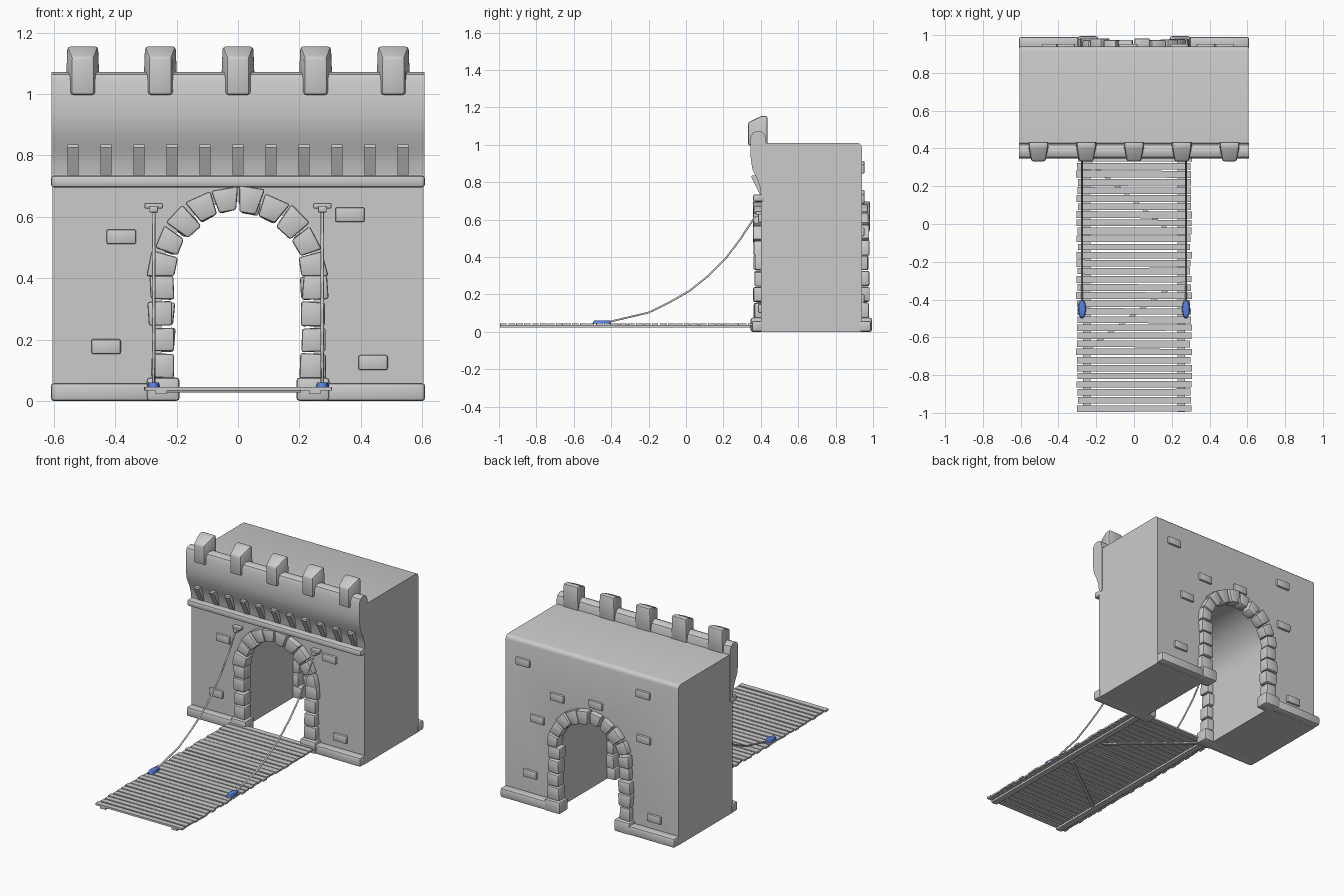
import bpy, bmesh, math, random
from mathutils import Matrix

random.seed(4)
if "Cube" in bpy.data.objects:
    bpy.data.objects.remove(bpy.data.objects["Cube"], do_unlink=True)


def material(name, rgb):
    m = bpy.data.materials.new(name)
    m.use_nodes = True
    m.diffuse_color = (*rgb, 1)
    m.node_tree.nodes["Principled BSDF"].inputs["Base Color"].default_value = (*rgb, 1)
    return m


GREY = material("stone_grey", (0.6, 0.6, 0.6))
BLUE = material("anchor_blue", (0.1, 0.22, 0.75))


def jit(a):
    return random.uniform(-a, a)


def finish(name, bm, bevel=0, mat=GREY, segments=2):
    """Round the edges, then turn the bmesh into a shaded object."""
    bmesh.ops.recalc_face_normals(bm, faces=bm.faces[:])
    if bevel:
        bmesh.ops.bevel(bm, geom=bm.edges[:], offset=bevel, segments=segments,
                        profile=0.5, affect='EDGES', clamp_overlap=True)
    mesh = bpy.data.meshes.new(name)
    bm.to_mesh(mesh)
    bm.free()
    mesh.materials.append(mat)
    ob = bpy.data.objects.new(name, mesh)
    bpy.context.collection.objects.link(ob)
    bpy.ops.object.select_all(action='DESELECT')
    ob.select_set(True)
    bpy.context.view_layer.objects.active = ob
    bpy.ops.object.shade_smooth_by_angle(angle=math.radians(35))
    return ob


def loft(bm, loop_a, loop_b):
    """Solid between two matching loops of 3D points."""
    a = [bm.verts.new(p) for p in loop_a]
    b = [bm.verts.new(p) for p in loop_b]
    bm.faces.new(a)
    bm.faces.new(b[::-1])
    for i in range(len(a)):
        j = (i + 1) % len(a)
        bm.faces.new((a[i], b[i], b[j], a[j]))


def slab(bm, xz, y0, y1):
    loft(bm, [(x, y0, z) for x, z in xz], [(x, y1, z) for x, z in xz])


def side_prism(bm, yz, x0, x1):
    loft(bm, [(x0, y, z) for y, z in yz], [(x1, y, z) for y, z in yz])


def box(bm, x0, x1, y0, y1, z0, z1):
    slab(bm, [(x0, z0), (x1, z0), (x1, z1), (x0, z1)], y0, y1)


# Gatehouse body with an arched passage
R, SPRING, HALF = 0.25, 0.40, 0.605
arch = [(R * math.cos(math.pi * i / 24), SPRING + R * math.sin(math.pi * i / 24))
        for i in range(25)]
bm = bmesh.new()
slab(bm, [(-HALF, 0), (-HALF, 1.01), (HALF, 1.01), (HALF, 0), (R, 0)] + arch + [(-R, 0)],
     0.40, 0.94)
top_back = [e for e in bm.edges if all(v.co.z > 1 and v.co.y > 0.93 for v in e.verts)]
bmesh.ops.bevel(bm, geom=top_back, offset=0.025, segments=3, profile=0.5, affect='EDGES')
finish("gatehouse_body", bm)

# Flared parapet, moulding and corbels
bm = bmesh.new()
side_prism(bm, [(0.43, 0.72), (0.402, 0.72), (0.397, 0.77), (0.38, 0.82), (0.355, 0.87),
                (0.346, 0.93), (0.346, 1.04), (0.356, 1.063), (0.375, 1.072),
                (0.40, 1.072), (0.418, 1.06), (0.425, 1.04), (0.43, 1.0)], -0.608, 0.608)
finish("parapet", bm)

bm = bmesh.new()
box(bm, -0.61, 0.61, 0.357, 0.42, 0.695, 0.735)
finish("moulding", bm, 0.012)

bm = bmesh.new()
for i in range(-5, 6):
    x = i * 0.1075
    side_prism(bm, [(0.42, 0.73), (0.398, 0.73), (0.35, 0.825), (0.352, 0.835), (0.42, 0.835)],
               x - 0.018, x + 0.018)
finish("corbels", bm)

# Merlons, narrower and lower at the front
bm = bmesh.new()
for i in range(-2, 3):
    x = i * 0.253
    front = [(-0.037, 0.997), (0.037, 0.997), (0.037, 1.12), (-0.037, 1.12)]
    middle = [(-0.056, 0.997), (0.056, 0.997), (0.05, 1.155), (-0.05, 1.155)]
    rings = [[bm.verts.new((x + px, y, z)) for px, z in pts]
             for pts, y in ((front, 0.332), (middle, 0.405), (middle, 0.435))]
    bm.faces.new(rings[0])
    bm.faces.new(rings[2][::-1])
    for a, b in zip(rings, rings[1:]):
        for k in range(4):
            j = (k + 1) % 4
            bm.faces.new((a[k], b[k], b[j], a[j]))
finish("merlons", bm, 0.01)


def arch_stones(name, y0, y1):
    """Irregular jamb stones and voussoirs around one mouth of the passage."""
    bm = bmesh.new()

    def stone(corners):
        out = jit(0.005)
        slab(bm, [(x + jit(0.005), z + jit(0.003)) for x, z in corners], y0 + out, y1 + out)

    for s in (-1, 1):
        for i in range(4):
            z = 0.075 + i * 0.085
            xi, xo = s * (0.208 + jit(0.005)), s * (0.288 + jit(0.006))
            stone([(xi, z), (xo, z), (xo, z + 0.078), (xi, z + 0.078)])
    for i in range(10):
        a, b = (math.radians(18 * i + d) for d in (0.8, 17.2))
        ri, ro = 0.213 + jit(0.007), 0.293 + jit(0.004)
        stone([(r * math.cos(t), SPRING + 0.004 + r * math.sin(t))
               for r, t in ((ri, a), (ro, a), (ro, b), (ri, b))])
    finish(name, bm, 0.008)


arch_stones("front_arch_stones", 0.363, 0.435)
arch_stones("back_arch_stones", 0.91, 0.978)

# Plinths and door stones
for side, y0, y1, d0, d1 in (("front", 0.352, 0.41, 0.346, 0.435),
                             ("back", 0.93, 0.99, 0.905, 0.994)):
    bm = bmesh.new()
    for s in (-1, 1):
        box(bm, *sorted((s * 0.285, s * 0.61)), y0, y1, 0, 0.058)
        box(bm, *sorted((s * 0.19, s * 0.298)), d0, d1, 0, 0.076)
    finish(side + "_plinth", bm, 0.011)

# Raised bricks, the lower set turned half round for the back
lower = [(-0.38, 0.535), (-0.43, 0.177), (0.365, 0.607), (0.44, 0.125)]
upper = [(0.48, 0.87), (-0.36, 0.89), (0.24, 0.71), (-0.03, 0.735)]
for side, spots, y0, y1 in (("front", lower, 0.386, 0.41),
                            ("back", [(-x, z) for x, z in lower] + upper, 0.93, 0.954)):
    bm = bmesh.new()
    for x, z in spots:
        box(bm, x - 0.048, x + 0.048, y0, y1, z - 0.024, z + 0.024)
    finish(side + "_bricks", bm, 0.006)

# Drawbridge deck with uneven planks
bm = bmesh.new()
COUNT, START, END = 32, -0.998, 0.37
pitch = (END - START) / COUNT
for i in range(COUNT):
    y = START + i * pitch
    xl, xr = -0.302 + jit(0.005), 0.302 + jit(0.005)
    y0l, y0r = y + 0.002 + random.random() * 0.004, y + 0.002 + random.random() * 0.004
    y1l, y1r = (y + pitch - 0.002 - random.random() * 0.004 for _ in range(2))
    z0, z1 = 0.034, 0.045 + jit(0.001)
    quad = [(xl, y0l), (xr, y0r), (xr, y1r), (xl, y1l)]
    loft(bm, [(*p, z0) for p in quad], [(*p, z1) for p in quad])
finish("bridge_planks", bm)

# Rails and diagonal braces under the deck
bm = bmesh.new()
for s in (-1, 1):
    box(bm, s * 0.25 - 0.019, s * 0.25 + 0.019, -0.995, 0.36, 0.022, 0.036)
for (xa, ya), (xb, yb) in (((-0.24, 0.33), (0.2, -0.05)), ((0.2, -0.33), (-0.24, -0.66))):
    length = math.hypot(xb - xa, yb - ya)
    nx, ny = -(yb - ya) / length * 0.009, (xb - xa) / length * 0.009
    quad = [(xa + nx, ya + ny), (xb + nx, yb + ny), (xb - nx, yb - ny), (xa - nx, ya - ny)]
    loft(bm, [(*p, 0.027) for p in quad], [(*p, 0.036) for p in quad])
finish("bridge_frame", bm)

# Ropes, wall brackets and deck anchors
path = [(-0.45, 0.05), (-0.405, 0.055), (-0.2, 0.103), (-0.09, 0.157), (0.02, 0.22),
        (0.12, 0.30), (0.21, 0.39), (0.29, 0.495), (0.375, 0.625)]
for s, side in ((1, "left"), (-1, "right")):
    x = s * 0.275
    curve = bpy.data.curves.new(side + "_rope", 'CURVE')
    curve.dimensions = '3D'
    curve.bevel_depth = 0.0055
    curve.bevel_resolution = 1
    curve.use_fill_caps = True
    spline = curve.splines.new('POLY')
    spline.points.add(len(path) - 1)
    for point, (y, z) in zip(spline.points, path):
        point.co = (x, y, z, 1)
    curve.materials.append(GREY)
    bpy.context.collection.objects.link(bpy.data.objects.new(side + "_rope", curve))

    bm = bmesh.new()
    box(bm, x - 0.03, x + 0.03, 0.372, 0.41, 0.627, 0.645)
    box(bm, x - 0.014, x + 0.014, 0.36, 0.41, 0.614, 0.634)
    finish(side + "_bracket", bm, 0.004)

    bm = bmesh.new()
    bmesh.ops.create_cone(bm, cap_ends=True, segments=12, radius1=1, radius2=0.8, depth=0.017,
                          matrix=Matrix.Translation((x, -0.45, 0.052))
                          @ Matrix.Diagonal((0.022, 0.052, 1, 1)))
    finish(side + "_anchor", bm, 0.002, BLUE)
